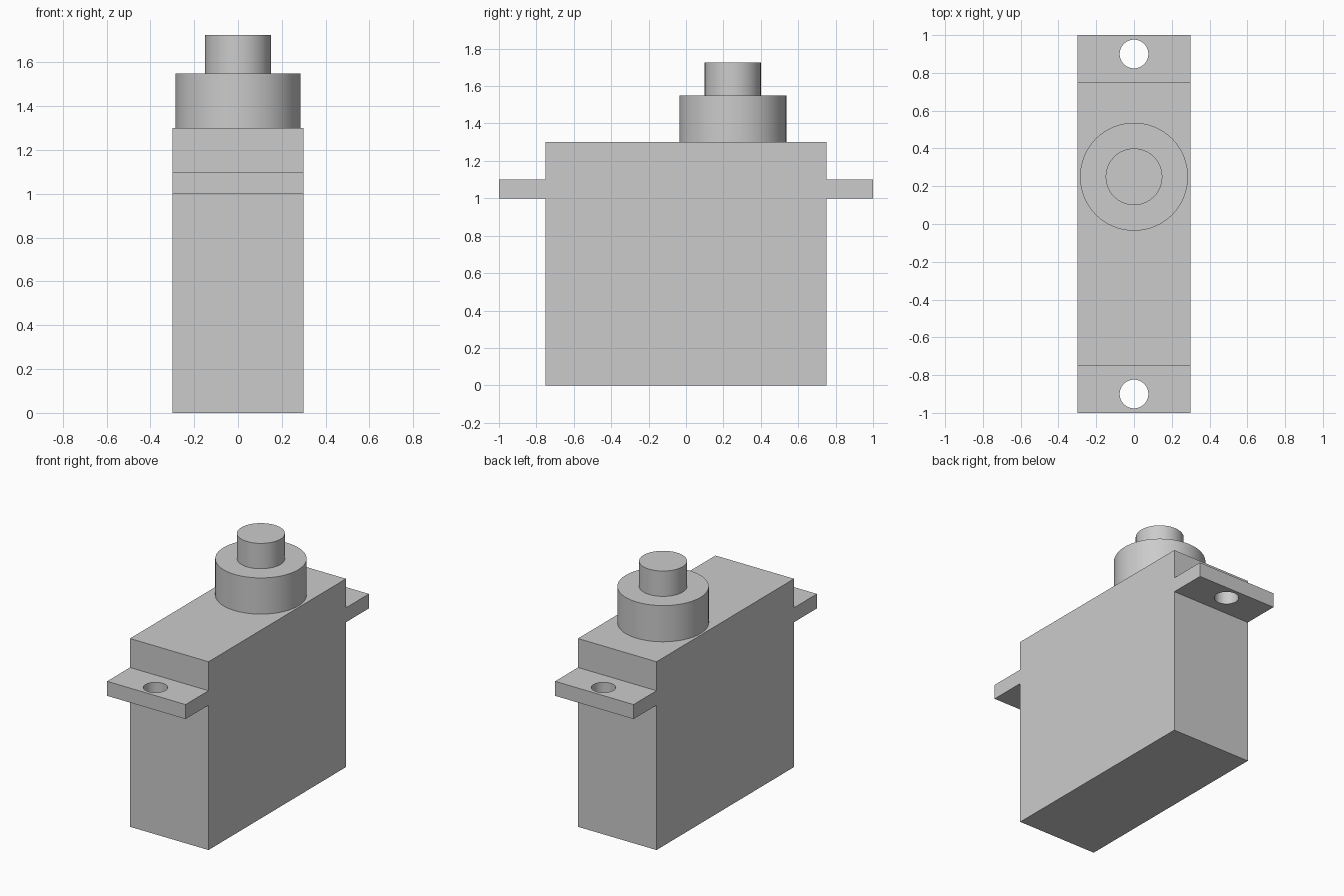
import bpy
import bmesh

cube = bpy.data.objects.get("Cube")
if cube:
    bpy.data.objects.remove(cube, do_unlink=True)

HALF_WIDTH = 0.3
TAB_HOLE_Y = 0.9
SHAFT_Y = 0.25

# Single grey plastic
grey = bpy.data.materials.new("grey_plastic")
grey.use_nodes = True
colour = (0.6, 0.6, 0.6, 1)
grey.diffuse_color = colour
grey.node_tree.nodes["Principled BSDF"].inputs["Base Color"].default_value = colour


def smooth(obj):
    bpy.ops.object.select_all(action="DESELECT")
    obj.select_set(True)
    bpy.context.view_layer.objects.active = obj
    bpy.ops.object.shade_smooth_by_angle()


def cylinder(name, radius, y, bottom, top):
    bpy.ops.mesh.primitive_cylinder_add(
        vertices=64, radius=radius, depth=top - bottom,
        location=(0, y, (bottom + top) / 2))
    obj = bpy.context.object
    obj.name = name
    obj.data.materials.append(grey)
    return obj


# Case with mounting tabs: half outline in (y, z), mirrored and extruded across x
half = [(0.75, 0), (0.75, 1.0), (1.0, 1.0), (1.0, 1.1), (0.75, 1.1), (0.75, 1.3)]
outline = half + [(-y, z) for y, z in reversed(half)]
bm = bmesh.new()
side = bm.faces.new([bm.verts.new((-HALF_WIDTH, y, z)) for y, z in outline])
extruded = bmesh.ops.extrude_face_region(bm, geom=[side])["geom"]
moved = [v for v in extruded if isinstance(v, bmesh.types.BMVert)]
bmesh.ops.translate(bm, verts=moved, vec=(2 * HALF_WIDTH, 0, 0))
bmesh.ops.recalc_face_normals(bm, faces=bm.faces)
mesh = bpy.data.meshes.new("motor_case")
bm.to_mesh(mesh)
bm.free()
case = bpy.data.objects.new("motor_case", mesh)
bpy.context.collection.objects.link(case)
mesh.materials.append(grey)

# Screw holes through both tabs
for label, y in (("front", -TAB_HOLE_Y), ("back", TAB_HOLE_Y)):
    cutter = cylinder(label + "_hole_cutter", 0.076, y, 0.95, 1.15)
    cut = case.modifiers.new(label + "_screw_hole", "BOOLEAN")
    cut.operation = "DIFFERENCE"
    cut.solver = "EXACT"
    cut.object = cutter
    bpy.context.view_layer.objects.active = case
    bpy.ops.object.modifier_apply(modifier=cut.name)
    bpy.data.objects.remove(cutter, do_unlink=True)
smooth(case)

# Gear housing and output shaft
smooth(cylinder("gear_housing", 0.286, SHAFT_Y, 1.3, 1.55))
smooth(cylinder("output_shaft", 0.15, SHAFT_Y, 1.55, 1.725))
